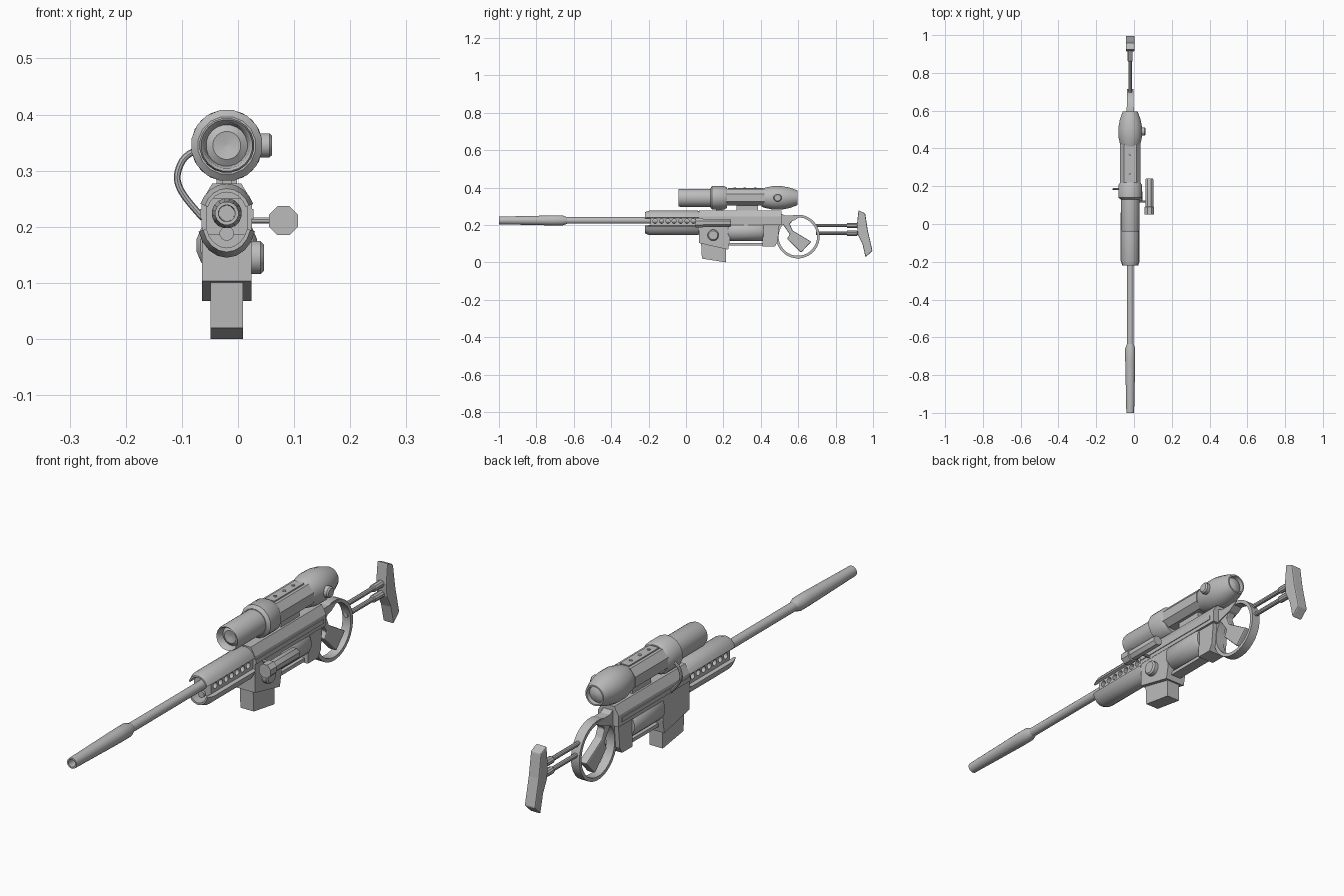
import bpy, bmesh, math
from mathutils import Vector

if "Cube" in bpy.data.objects:
    bpy.data.objects.remove(bpy.data.objects["Cube"])

CX = -0.02  # centre plane of the body

metal = bpy.data.materials.new("plain grey")
metal.use_nodes = True
metal.diffuse_color = (0.5, 0.5, 0.5, 1)
metal.node_tree.nodes["Principled BSDF"].inputs["Base Color"].default_value = (0.5, 0.5, 0.5, 1)


def finish(name, bm, smooth=False, bevel=0):
    bmesh.ops.remove_doubles(bm, verts=bm.verts, dist=1e-6)
    bmesh.ops.recalc_face_normals(bm, faces=bm.faces)
    mesh = bpy.data.meshes.new(name)
    bm.to_mesh(mesh)
    bm.free()
    mesh.materials.append(metal)
    ob = bpy.data.objects.new(name, mesh)
    bpy.context.collection.objects.link(ob)
    if bevel:
        mod = ob.modifiers.new("bevel", "BEVEL")
        mod.width, mod.segments = bevel, 2
    if smooth:
        bpy.ops.object.select_all(action="DESELECT")
        ob.select_set(True)
        bpy.context.view_layer.objects.active = ob
        bpy.ops.object.shade_smooth_by_angle(angle=math.radians(35))
    return ob


def skin(bm, rings, cap=True, loop=False):
    """Join matching rings of points with quads."""
    rows = [[bm.verts.new(p) for p in ring] for ring in rings]
    pairs = list(zip(rows, rows[1:])) + ([(rows[-1], rows[0])] if loop else [])
    for a, b in pairs:
        for i in range(len(a)):
            j = (i + 1) % len(a)
            bm.faces.new((a[i], a[j], b[j], b[i]))
    if cap and not loop:
        bm.faces.new(rows[0])
        bm.faces.new(rows[-1])


def lathe(name, profile, centre, axis="y", sides=16, loop=False):
    """Spin (position, radius) pairs round an axis through centre."""
    rings = []
    for t, r in profile:
        ring = []
        for i in range(sides):
            a = 2 * math.pi * (i + 0.5) / sides
            u, v = max(r, 1e-4) * math.cos(a), max(r, 1e-4) * math.sin(a)
            off = {"y": (u, t, v), "x": (t, u, v), "z": (u, v, t)}[axis]
            ring.append(Vector(centre) + Vector(off))
        rings.append(ring)
    bm = bmesh.new()
    skin(bm, rings, loop=loop)
    return finish(name, bm, smooth=True)


def side_prism(name, pts, half, bevel=0):
    """Extrude a (y, z) outline across the width."""
    bm = bmesh.new()
    skin(bm, [[(CX + s * half, y, z) for y, z in pts] for s in (-1, 1)])
    return finish(name, bm, bevel=bevel)


def long_prism(name, pts, y0, y1, smooth=False):
    """Extrude an (x, z) section along the length."""
    bm = bmesh.new()
    skin(bm, [[(CX + x, y, z) for x, z in pts] for y in (y0, y1)])
    return finish(name, bm, smooth)


def box(name, y0, y1, z0, z1, half, bevel=0):
    return side_prism(name, [(y0, z0), (y1, z0), (y1, z1), (y0, z1)], half, bevel)


# Barrel and muzzle sleeve
lathe("barrel", [(-0.66, 0.018), (0.1, 0.018)], (CX, 0, 0.224))
lathe("muzzle_sleeve", [(-0.95, 0), (-0.95, 0.014), (-1, 0.015), (-1, 0.021),
      (-0.72, 0.027), (-0.66, 0.027), (-0.635, 0.018)], (CX, 0, 0.224))
lathe("under_barrel_tube", [(-0.2, 0.013), (0.08, 0.013)], (CX, 0, 0.188), sides=12)


# Handguard: two curved shells with a pierced core
def shell(name, zc, rx, rz, a0, a1):
    angles = [math.radians(a0 + (a1 - a0) * i / 8) for i in range(9)]
    rings = []
    for y, s in ((-0.22, 0.84), (-0.195, 1), (0.06, 1), (0.07, 0.94)):
        outer = [(CX + rx * s * math.cos(a), y, zc + rz * s * math.sin(a)) for a in angles]
        inner = [(CX + rx * 0.72 * math.cos(a), y, zc + rz * 0.72 * math.sin(a)) for a in reversed(angles)]
        rings.append(outer + inner)
    bm = bmesh.new()
    skin(bm, rings)
    finish(name, bm, smooth=True)


shell("upper_handguard", 0.222, 0.05, 0.055, 20, 160)
shell("lower_handguard", 0.208, 0.052, 0.063, 195, 345)

core = box("handguard_core", -0.19, 0.07, 0.185, 0.25, 0.037)
bm = bmesh.new()
for i in range(7):
    ring = [(-0.165 + 0.034 * i + 0.012 * math.cos(k * math.pi / 6),
             0.22 + 0.012 * math.sin(k * math.pi / 6)) for k in range(12)]
    skin(bm, [[(CX + s * 0.1, y, z) for y, z in ring] for s in (-1, 1)])
cutter = finish("hole_cutter", bm)
cutter.hide_render = True
mod = core.modifiers.new("holes", "BOOLEAN")
mod.object, mod.operation, mod.solver = cutter, "DIFFERENCE", "EXACT"
bpy.context.view_layer.objects.active = core
bpy.ops.object.modifier_apply(modifier="holes")
bpy.data.objects.remove(cutter)

# Receiver, magazine housing and frame
long_prism("receiver", [(-0.045, 0.2), (-0.045, 0.245), (-0.026, 0.277),
           (0.026, 0.277), (0.045, 0.245), (0.045, 0.2)], 0.07, 0.51)
box("receiver_side_strip", 0.07, 0.49, 0.215, 0.232, 0.048)
side_prism("magazine_housing", [(0.07, 0.21), (0.07, 0.103), (0.225, 0.068),
           (0.235, 0.12), (0.235, 0.21)], 0.044)
side_prism("magazine", [(0.08, 0.12), (0.085, 0.02), (0.214, 0), (0.214, 0.12)], 0.029)
side_prism("rear_frame", [(0.41, 0.21), (0.41, 0.085), (0.475, 0.085),
           (0.49, 0.11), (0.5, 0.21)], 0.036)
box("lower_rail", 0.22, 0.42, 0.09, 0.104, 0.022)
side_prism("rear_tang", [(0.5, 0.2), (0.5, 0.265), (0.53, 0.25), (0.62, 0.25),
           (0.58, 0.225)], 0.02)

# Drum and side knob
lathe("drum", [(0.225, 0.048), (0.235, 0.055), (0.405, 0.055), (0.415, 0.048)],
      (CX, 0, 0.167))
lathe("housing_knob", [(0.02, 0.03), (0.04, 0.03), (0.046, 0.024)], (0, 0.145, 0.145), "x")

# Bolt arm and handle
lathe("bolt_arm", [(0.02, 0.006), (0.08, 0.006)], (0, 0.12, 0.211), "x", 8)
lathe("bolt_handle", [(0.05, 0.028), (0.09, 0.028), (0.092, 0.023), (0.235, 0.023),
      (0.24, 0.02)], (0.081, 0, 0.211), sides=8)

# Grip inside its ring guard
lathe("ring_guard", [(-0.018, 0.103), (-0.018, 0.117), (0.018, 0.117), (0.018, 0.103)],
      (CX, 0.598, 0.138), "x", 32, loop=True)
side_prism("grip", [(0.49, 0.23), (0.58, 0.235), (0.555, 0.205), (0.57, 0.17),
           (0.67, 0.11), (0.615, 0.052), (0.54, 0.125), (0.555, 0.15), (0.52, 0.2)],
           0.017, 0.005)

# Stock rods and shoulder rest
for label, z in (("upper", 0.197), ("lower", 0.156)):
    lathe(label + "_stock_rod", [(0.695, 0.009), (0.86, 0.009), (0.862, 0.014),
          (0.915, 0.014), (0.917, 0.009), (0.94, 0.009)], (CX, 0, z), sides=10)
side_prism("shoulder_rest", [(0.922, 0.278), (0.958, 0.262), (0.972, 0.17), (0.997, 0.062),
           (0.96, 0.027), (0.943, 0.1), (0.918, 0.15), (0.914, 0.2)], 0.023, 0.005)

# Scope
SCOPE = (CX, 0, 0.345)
lathe("scope_tube", [(-0.015, 0), (-0.02, 0.025), (-0.012, 0.037), (-0.035, 0.041),
      (-0.04, 0.046), (-0.03, 0.049), (0.14, 0.049)], SCOPE, sides=20)
lathe("scope_collar", [(0.13, 0.052), (0.14, 0.064), (0.205, 0.064), (0.22, 0.055)],
      SCOPE, sides=16)
long_prism("scope_body", [(-0.03, 0.305), (-0.055, 0.325), (-0.055, 0.365), (-0.032, 0.392),
           (0.032, 0.392), (0.055, 0.365), (0.055, 0.325), (0.03, 0.305)], 0.21, 0.42)
box("scope_top_plate", 0.225, 0.41, 0.39, 0.397, 0.02)
for y in (0.26, 0.315, 0.37):
    lathe("plate_screw", [(0.395, 0.007), (0.4, 0.006)], (CX, y, 0), "z", 10)
lathe("scope_eyepiece", [(0.405, 0.048), (0.42, 0.054), (0.465, 0.064), (0.51, 0.064),
      (0.555, 0.055), (0.585, 0.044), (0.595, 0.04), (0.595, 0.034), (0.58, 0.032),
      (0.588, 0.018), (0.59, 0)], SCOPE, sides=20)
lathe("scope_knob", [(0.03, 0.022), (0.056, 0.022), (0.061, 0.017)], (0, 0.49, 0.345), "x")
box("scope_mount", 0.27, 0.385, 0.27, 0.312, 0.018)
box("front_scope_mount", 0.16, 0.195, 0.27, 0.3, 0.008)

# Cable from the collar to the receiver
curve = bpy.data.curves.new("cable", "CURVE")
curve.dimensions = "3D"
curve.bevel_depth, curve.bevel_resolution = 0.006, 2
path = [(-0.07, 0.338), (-0.094, 0.33), (-0.11, 0.295), (-0.106, 0.27), (-0.085, 0.24), (-0.062, 0.215)]
line = curve.splines.new("NURBS")
line.points.add(len(path) - 1)
for point, (x, z) in zip(line.points, path):
    point.co = (x, 0.185, z, 1)
line.use_endpoint_u, line.order_u, line.resolution_u = True, 3, 4
curve.materials.append(metal)
cable = bpy.data.objects.new("cable", curve)
bpy.context.collection.objects.link(cable)
bpy.ops.object.select_all(action="DESELECT")
cable.select_set(True)
bpy.context.view_layer.objects.active = cable
bpy.ops.object.convert(target="MESH")
bpy.ops.object.shade_smooth_by_angle(angle=math.radians(35))
